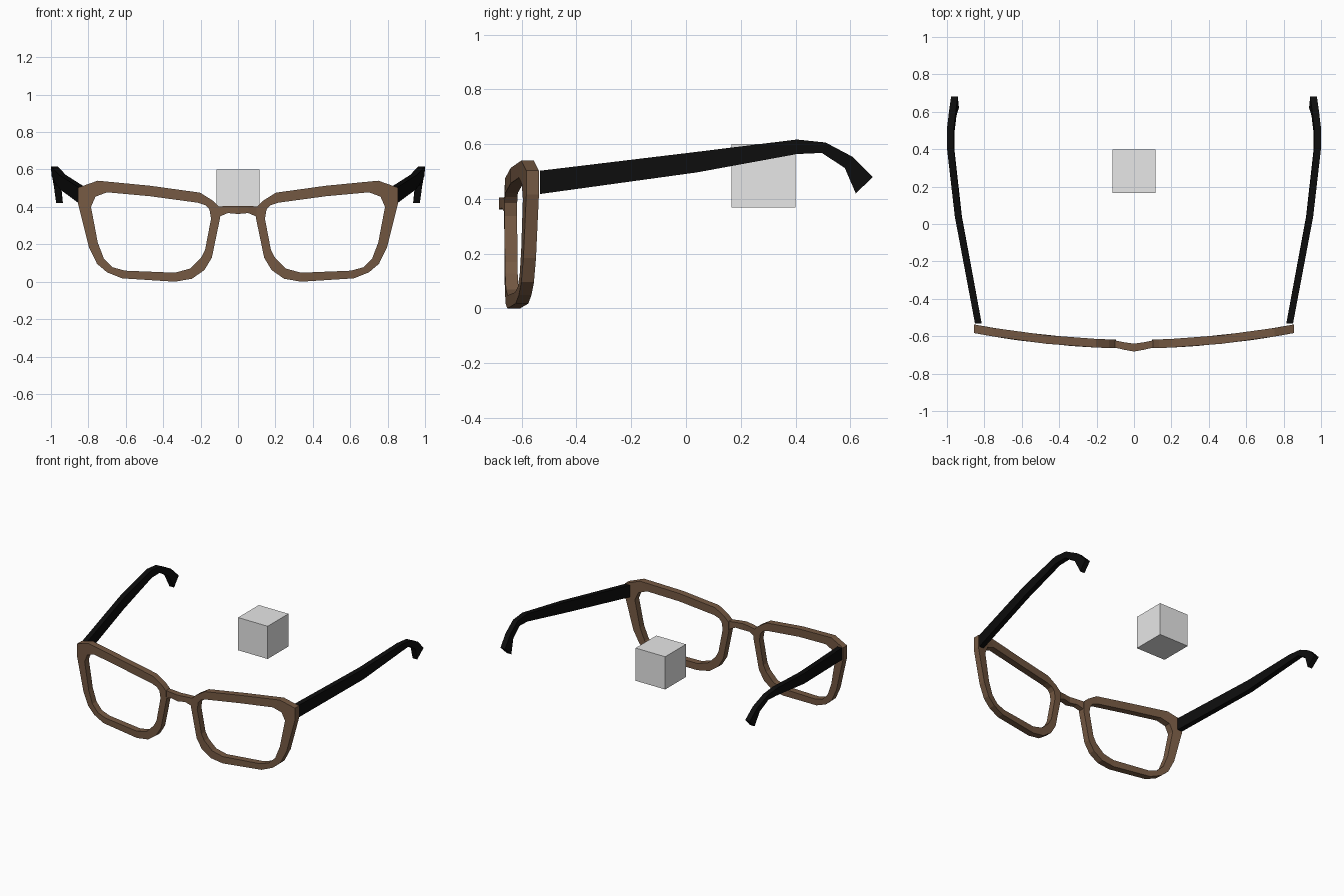
import bpy, bmesh

if "Cube" in bpy.data.objects:
    bpy.data.objects.remove(bpy.data.objects["Cube"])

def material(name, rgb):
    m = bpy.data.materials.new(name)
    m.diffuse_color = (*rgb, 1)
    m.use_nodes = True
    m.node_tree.nodes["Principled BSDF"].inputs["Base Color"].default_value = m.diffuse_color
    return m

BROWN = material("brown frame", (0.178, 0.100, 0.056))
BLACK = material("black arms", (0.004, 0.004, 0.004))
GREY = material("light grey", (0.8, 0.8, 0.8))

def loft(name, sections, mat, closed=False, mirror=False):
    """Skin a row of equal-length cross-sections; join the ends or cap them."""
    bm = bmesh.new()
    rings = [[bm.verts.new(p) for p in s] for s in sections]
    n = len(rings[0])
    pairs = list(zip(rings, rings[1:])) + ([(rings[-1], rings[0])] if closed else [])
    for a, b in pairs:
        for i in range(n):
            j = (i + 1) % n
            bm.faces.new((a[i], a[j], b[j], b[i]))
    if not closed:
        bm.faces.new(rings[0])
        bm.faces.new(rings[-1])
    bmesh.ops.recalc_face_normals(bm, faces=bm.faces)
    me = bpy.data.meshes.new(name)
    bm.to_mesh(me)
    bm.free()
    me.materials.append(mat)
    ob = bpy.data.objects.new(name, me)
    bpy.context.collection.objects.link(ob)
    if mirror:
        mod = ob.modifiers.new("Mirror", 'MIRROR')
        mod.use_mirror_merge = False
    return ob

# Lens rims: paired outer and inner outline points (x, z), wrapped along a curve
rim = [((.097, .335), (.144, .337)), ((.100, .400), (.152, .385)),
       ((.134, .433), (.172, .408)), ((.203, .476), (.212, .422)),
       ((.470, .513), (.470, .457)), ((.750, .540), (.700, .478)),
       ((.855, .503), (.762, .455)), ((.855, .417), (.786, .400)),
       ((.797, .185), (.750, .210)), ((.754, .096), (.717, .123)),
       ((.700, .050), (.670, .077)), ((.620, .018), (.604, .059)),
       ((.337, .000), (.337, .048)), ((.246, .016), (.257, .070)),
       ((.180, .062), (.198, .128)), ((.140, .128), (.176, .170))]

def front_y(x):
    return -.665 + .082 * (x / .855) ** 2

sections = []
for (ox, oz), (ix, iz) in rim:
    fo, fi = front_y(ox), front_y(ix)
    sections.append([(ox, fo, oz), (ix, fi, iz), (ix, fi + .046, iz), (ox, fo + .046, oz)])
loft("lens_rims", sections, BROWN, closed=True, mirror=True)

# Nose bridge: x, front y, back y, bottom z, top z
half = [(.105, -.660, -.622, .345, .402), (.055, -.672, -.632, .367, .405),
        (0, -.682, -.640, .362, .406)]
stations = [(-s[0], *s[1:]) for s in half] + half[1::-1]
loft("nose_bridge", [[(x, f, b), (x, k, b), (x, k, t), (x, f, t)]
                     for x, f, k, b, t in stations], BROWN)

# Temple arms: upper (y, z), lower (y, z), upper outer x, lower outer x
arm = [((-.533, .503), (-.533, .418), .850, .850),
       ((.040, .572), (.040, .497), .958, .956),
       ((.405, .617), (.405, .564), 1.0, .997),
       ((.510, .606), (.496, .568), 1.0, .995),
       ((.610, .553), (.580, .513), .988, .985),
       ((.682, .480), (.620, .420), .978, .972)]
loft("temple_arms", [[(xu, *u), (xl, *l), (xl - .036, *l), (xu - .036, *u)]
                     for u, l, xu, xl in arm], BLACK, mirror=True)

# Grey cube floating between the arms
bpy.ops.mesh.primitive_cube_add(size=.232, location=(0, .283, .484))
cube = bpy.context.object
cube.name = "floating_cube"
cube.data.materials.append(GREY)
